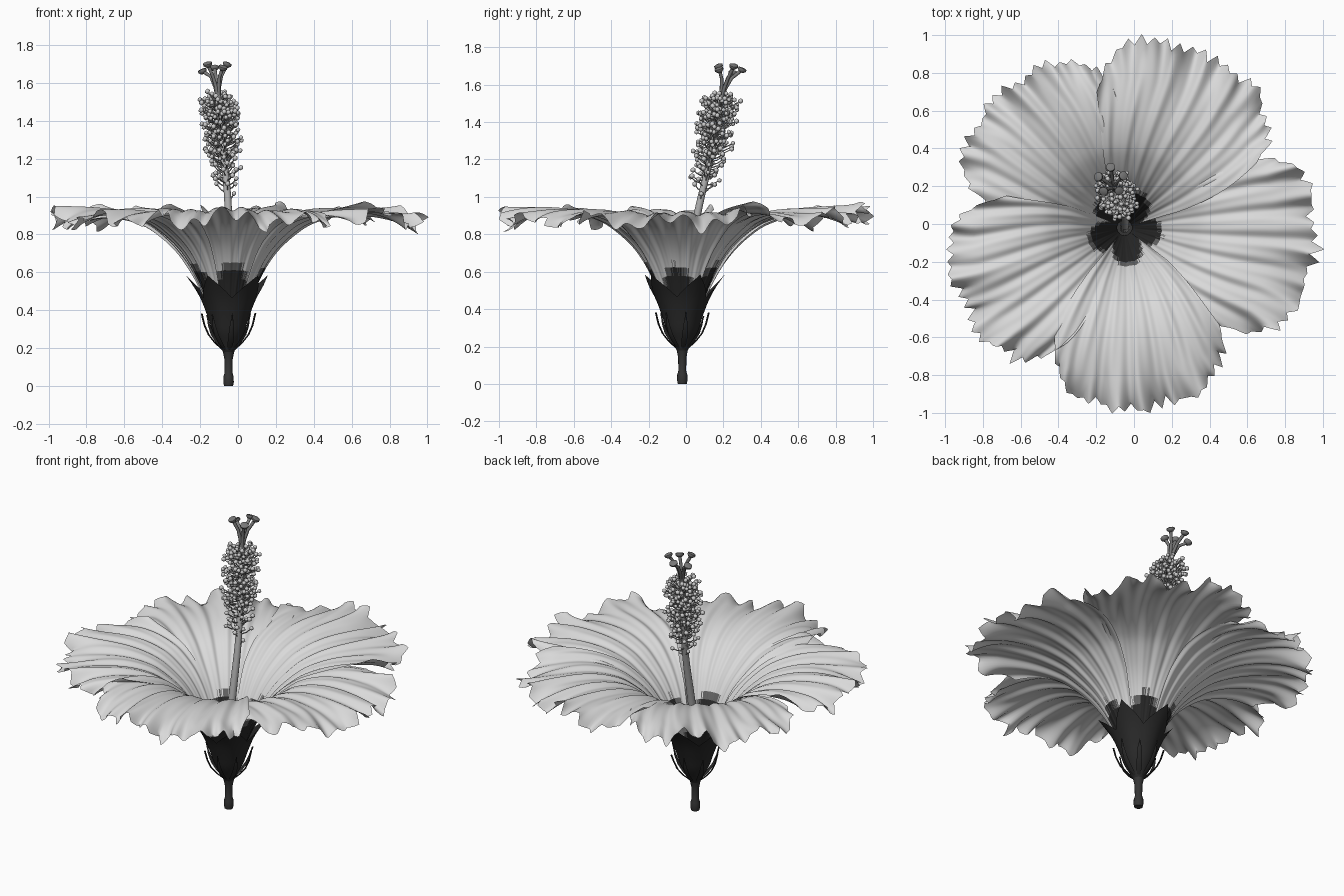
import bpy, bmesh, math, random
from mathutils import Vector

if "Cube" in bpy.data.objects:
    bpy.data.objects.remove(bpy.data.objects["Cube"])

random.seed(4)
CX, CY = -0.05, -0.02          # flower axis


def mat(name, g):
    m = bpy.data.materials.new(name)
    m.diffuse_color = (g, g, g, 1)
    m.use_nodes = True
    m.node_tree.nodes["Principled BSDF"].inputs["Base Color"].default_value = m.diffuse_color
    return m


PETAL = mat("petal pale", 0.70)
EYE = mat("eye dark", 0.022)
FRINGE = mat("eye fringe", 0.13)
CALYX = mat("calyx dark", 0.022)
STEM = mat("stem dark", 0.035)
COLUMN = mat("column grey", 0.42)
ANTHER = mat("anther light", 0.60)
STIGMA = mat("stigma grey", 0.19)


def finish(bm, name, mats, angle=60):
    me = bpy.data.meshes.new(name)
    bm.to_mesh(me)
    bm.free()
    ob = bpy.data.objects.new(name, me)
    bpy.context.collection.objects.link(ob)
    for m in mats:
        me.materials.append(m)
    bpy.context.view_layer.objects.active = ob
    ob.select_set(True)
    bpy.ops.object.shade_smooth_by_angle(angle=math.radians(angle))
    ob.select_set(False)
    return ob


def curve(pts, x):
    """Smooth value through (x, y) points."""
    n = len(pts)

    def slope(i):
        a, b = pts[max(i - 1, 0)], pts[min(i + 1, n - 1)]
        return (b[1] - a[1]) / (b[0] - a[0])
    i = 0
    while i < n - 2 and x > pts[i + 1][0]:
        i += 1
    (x0, y0), (x1, y1) = pts[i], pts[i + 1]
    h = x1 - x0
    t = (x - x0) / h
    if t > 1:
        return y1 + slope(n - 1) * (x - x1)
    return ((2*t**3 - 3*t**2 + 1) * y0 + (t**3 - 2*t**2 + t) * h * slope(i)
            + (3*t**2 - 2*t**3) * y1 + (t**3 - t**2) * h * slope(i + 1))


def grid(bm, rows, closed=False):
    """Skin rows of points with quads, return faces as [row][column]."""
    vs = [[bm.verts.new(p) for p in row] for row in rows]
    n = len(vs[0])
    return [[bm.faces.new((a[j], a[(j + 1) % n], b[(j + 1) % n], b[j]))
             for j in range(n if closed else n - 1)] for a, b in zip(vs, vs[1:])]


def tube(bm, pts, radii, n=8):
    pts = [Vector(p) for p in pts]
    rows = []
    for i, p in enumerate(pts):
        d = (pts[min(i + 1, len(pts) - 1)] - pts[max(i - 1, 0)]).normalized()
        u = d.cross(Vector((0.31, 0.95, 0.05))).normalized()
        w = d.cross(u)
        rows.append([p + radii[i] * (u * math.cos(k * math.tau / n) + w * math.sin(k * math.tau / n))
                     for k in range(n)])
    f = grid(bm, rows, True)
    bm.faces.new([e.verts[0] for e in f[0]][::-1])
    bm.faces.new([e.verts[3] for e in f[-1]])


# Petals: pleated, ruffled fans following a trumpet profile
PROFILE = [(0.04, 0.25), (0.10, 0.42), (0.18, 0.60), (0.25, 0.71), (0.34, 0.80),
           (0.44, 0.868), (0.60, 0.915), (0.80, 0.922), (1.0, 0.90)]


def petal(name, direction, length, level, droop, cut):
    """droop lowers the rim, cut trims the clockwise corner."""
    NU, NV = 114, 38
    ph = [random.uniform(0, math.tau) for _ in range(6)]
    teeth = [random.uniform(-0.045, -0.005) if k % 2 else random.uniform(-0.015, 0.03)
             for k in range(40)]
    rows = []
    for i in range(NV + 1):
        t = (i / NV) ** 1.1
        row = []
        for j in range(NU + 1):
            u = 2 * j / NU - 1
            R = length * (1 - 0.10 * abs(u) ** 3 - 0.17 * abs(u) ** 9 - cut * max(0, -u) ** 4)
            r = 0.04 + (R - 0.04) * t
            k = (u + 1) * 0.5 * 38                     # serrated rim
            a, b = teeth[int(k)], teeth[int(k) + 1]
            r += (a + (b - a) * (k % 1) + 0.010 * math.sin(12 * u + ph[1])) * t ** 14
            half = 46 - 9 * min(1, max(0, (r - 0.3) / 0.5))
            ang = math.radians(direction + u * half + 2 * math.sin(4 * t + ph[5]) * t)
            z = curve(PROFILE, r)
            dz = (curve(PROFILE, r + 0.01) - z) / 0.01
            nl = math.hypot(1, dz)
            off = (level - 0.9) * 0.016 * (0.3 + u * u) * min(1, t * 4)
            off += 0.008 * min(1, t * 1.6) * math.sin(19 * u + 3 * t * u + ph[0])
            off += 0.005 * t * math.sin(43 * u + ph[1])
            off += 0.034 * t ** 5 * math.sin(9 * u + 2 * t + ph[2])
            off += 0.028 * t ** 8 * math.sin(26 * u + ph[3])
            off += 0.015 * t * t * math.sin(4 * u + ph[4]) - droop * t ** 7
            r2, z2 = r - off * dz / nl, z + off / nl
            row.append((CX + r2 * math.cos(ang), CY + r2 * math.sin(ang), z2))
        rows.append(row)
    bm = bmesh.new()
    faces = grid(bm, rows)
    for line in faces:                                  # dark eye at the throat
        for j, f in enumerate(line):
            u = 2 * (j + 0.5) / NU - 1
            c = f.calc_center_median()
            d = math.hypot(c.x - CX, c.y - CY)
            edge = 0.188 - 0.11 * u * u + random.uniform(-0.006, 0.006)
            f.material_index = 1 if d < edge else 2 if d < edge + 0.016 else 0
    finish(bm, name, [PETAL, EYE, FRINGE])


for name, d, l, lev, droop, cut in [
        ("petal_back_right", 63, 1.015, 1, 0.0, 0.0), ("petal_back_left", 132, 0.975, 0, 0.02, 0.0),
        ("petal_left", 204, 0.955, 1, 0.025, 0.04), ("petal_front", 277, 0.97, 2, 0.04, 0.04),
        ("petal_right", 351, 1.025, 0, 0.02, 0.06)]:
    petal(name, d, l, lev, droop, cut)

# Stem
bm = bmesh.new()
tube(bm, [(CX, CY, z) for z in (0, 0.02, 0.05, 0.07, 0.14, 0.18, 0.22)],
     [0.024, 0.028, 0.027, 0.021, 0.022, 0.030, 0.045], 14)
finish(bm, "stem", [STEM])

# Calyx: cup with five pointed lobes
bm = bmesh.new()
CUP = [(0.18, 0.03), (0.22, 0.048), (0.28, 0.080), (0.36, 0.106), (0.46, 0.144), (0.54, 0.190), (0.6, 0.235)]
rows = []
for i in range(15):
    row = []
    for j in range(80):
        a = math.radians(25) + j * math.tau / 80
        lobe = abs(((j / 16 + 0.5) % 1) - 0.5) * 2      # 0 at tip, 1 at notch
        top = 0.585 - 0.12 * lobe ** 0.85
        z = 0.18 + (top - 0.18) * i / 14
        r = curve(CUP, z) + 0.006 * (1 - lobe) * i / 14
        row.append((CX + r * math.cos(a), CY + r * math.sin(a), z))
    rows.append(row)
grid(bm, rows, True)
finish(bm, "calyx", [CALYX])

# Bracts: slim curved leaves below the calyx
bm = bmesh.new()
for k in range(8):
    a = math.radians(8 + 45 * k)
    rise = random.uniform(-0.01, 0.03)
    o, s = Vector((math.cos(a), math.sin(a), 0)), Vector((-math.sin(a), math.cos(a), 0))
    rows = []
    for r, z, w in [(0.03, 0.19, 0.010), (0.070, 0.225, 0.015), (0.106, 0.27, 0.015),
                    (0.128, 0.32, 0.011), (0.143, 0.36 + rise, 0.001)]:
        c = Vector((CX, CY, z)) + o * r
        rows.append([c - s * w, c + o * 0.005, c + s * w, c - o * 0.005])
    grid(bm, rows, True)
finish(bm, "bracts", [CALYX])

# Staminal column, leaning back and left
XS = [(0.3, -0.05), (0.95, -0.052), (1.25, -0.08), (1.56, -0.108), (1.72, -0.125)]
YS = [(0.3, -0.02), (0.6, 0.0), (0.95, 0.07), (1.25, 0.14), (1.56, 0.195), (1.72, 0.24)]


def axis(z):
    return Vector((curve(XS, z), curve(YS, z), z))


bm = bmesh.new()
zs = [0.28 + 0.08 * i for i in range(17)]
tube(bm, [axis(z) for z in zs], [0.026 - 0.012 * i / 16 for i in range(17)], 12)
finish(bm, "stamen_column", [COLUMN])

# Filaments and anthers, sparse below and dense above
fil, ant = bmesh.new(), bmesh.new()
for k in range(250):
    q = k / 249
    z = 1.0 + 0.52 * q ** 0.5
    a = k * 2.39996
    reach = random.uniform(0.04, 0.112) * (0.8 if z < 1.2 or z > 1.5 else 1.0)
    o = Vector((math.cos(a), math.sin(a), 0))
    base = axis(z - 0.02)
    tip = axis(z) + o * reach + Vector((0, 0, random.uniform(0.005, 0.04)))
    mid = base.lerp(tip, 0.6) - Vector((0, 0, 0.008))
    tube(fil, [base, mid, tip], [0.004, 0.0035, 0.003], 4)
    m = bmesh.ops.create_icosphere(ant, subdivisions=1, radius=random.uniform(0.012, 0.0155))
    bmesh.ops.translate(ant, verts=m["verts"], vec=tip)
finish(fil, "filaments", [COLUMN])
finish(ant, "anthers", [ANTHER])

# Five styles with flattened stigma pads
bm = bmesh.new()
for k in range(5):
    a = math.radians(20 + 72 * k)
    o = Vector((math.cos(a), math.sin(a), 0))
    tip = axis(1.69) + o * 0.068
    tip.z = 1.697 - 0.018 * (k % 3)
    tube(bm, [axis(1.5), axis(1.58) + o * 0.012, axis(1.635) + o * 0.03, tip],
         [0.010, 0.010, 0.009, 0.010], 8)
    d = (Vector((0, 0, 1)) + o * 0.45).normalized()
    tube(bm, [tip - d * 0.014, tip - d * 0.002, tip + d * 0.008, tip + d * 0.012],
         [0.012, 0.024, 0.024, 0.014], 12)
finish(bm, "styles_and_stigmas", [STIGMA])
